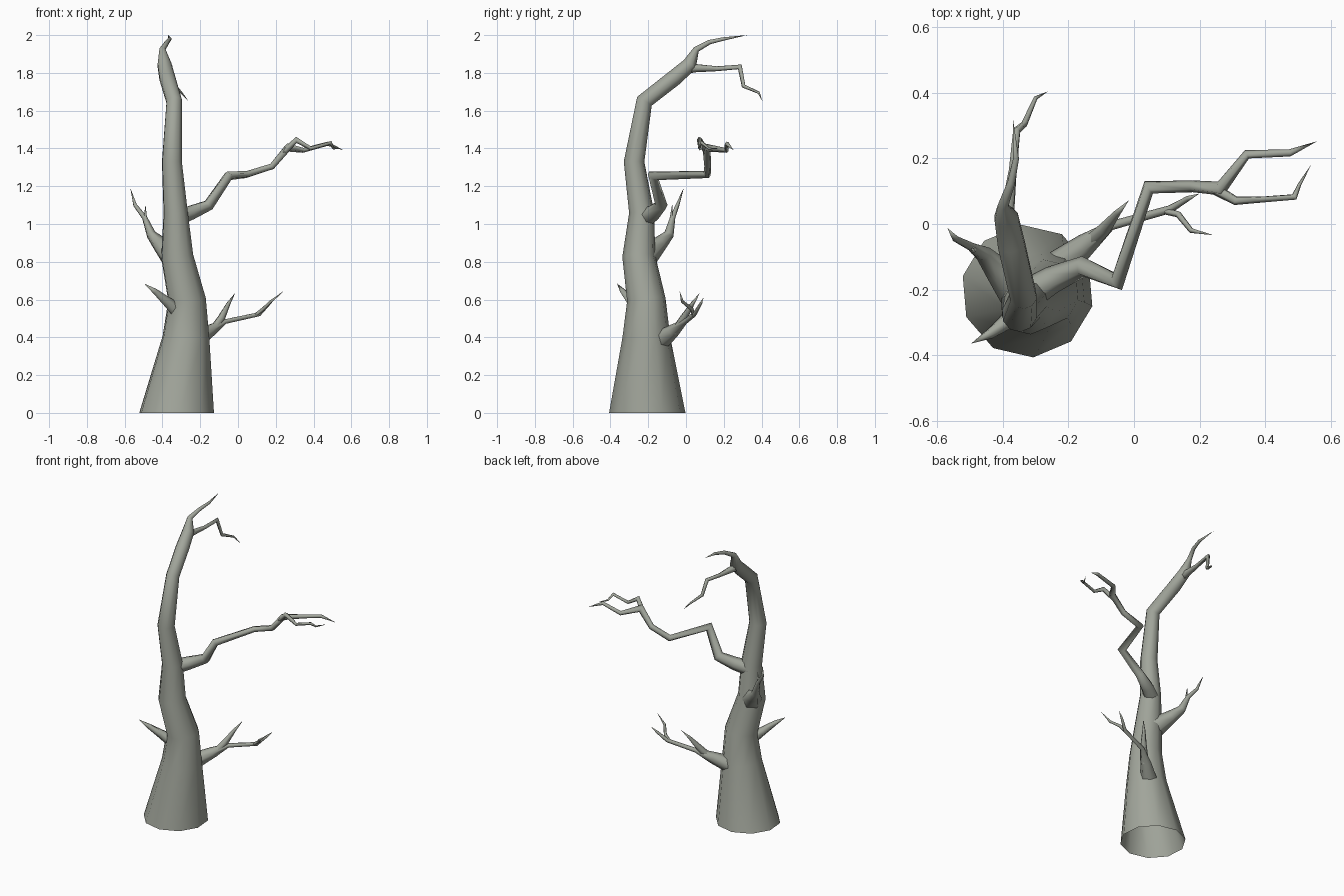
import bpy, bmesh, math
from mathutils import Vector

bark = bpy.data.materials.new("grey_bark")
bark.diffuse_color = (0.36, 0.38, 0.33, 1)


def tube(name, pts, sides, start_dir=None, phase=0.4):
    """Tapered limb through (x, y, z, radius) points; the last point is a sharp tip."""
    P = [Vector(p[:3]) for p in pts]
    R = [p[3] for p in pts]
    bm = bmesh.new()
    rings, side, last_t = [], Vector((1, 0, 0)), None
    for i in range(len(P) - 1):
        out = (P[i + 1] - P[i]).normalized()
        inc = (P[i] - P[i - 1]).normalized() if i else out
        t = (inc + out).normalized()
        if i == 0 and start_dir:
            t = Vector(start_dir)
        if last_t is None:
            if abs(t.x) > 0.8:
                side = Vector((0, 0, 1))
        else:
            side = last_t.rotation_difference(t) @ side
        side = (side - t * side.dot(t)).normalized()
        other = t.cross(side)
        last_t = t
        # keep the limb's thickness through bends
        bend = out - inc
        b = bend.normalized() if bend.length > 1e-4 else Vector()
        b = b - t * b.dot(t)
        grow = min(1 / max(inc.dot(t), 0.5), 1.3) - 1 if i else 0
        ring = []
        for k in range(sides):
            a = 2 * math.pi * k / sides + phase
            v = (side * math.cos(a) + other * math.sin(a)) * R[i]
            v += b * v.dot(b) * grow
            ring.append(bm.verts.new(P[i] + v))
        rings.append(ring)
    tip = bm.verts.new(P[-1])
    for a, b in zip(rings, rings[1:]):
        for k in range(sides):
            n = (k + 1) % sides
            bm.faces.new((a[k], a[n], b[n], b[k]))
    for k in range(sides):
        bm.faces.new((rings[-1][k], rings[-1][(k + 1) % sides], tip))
    me = bpy.data.meshes.new(name)
    bm.to_mesh(me)
    bm.free()
    me.materials.append(bark)
    me.shade_smooth()
    ob = bpy.data.objects.new(name, me)
    bpy.context.collection.objects.link(ob)
    return ob


# Trunk, running on into the upper crown twig
tube("trunk", [
    (-.325, -.205, 0, .203), (-.275, -.21, .40, .127), (-.27, -.21, .60, .102),
    (-.322, -.25, .83, .087), (-.33, -.235, 1.06, .066), (-.35, -.275, 1.33, .054),
    (-.338, -.22, 1.65, .042), (-.375, -.06, 1.775, .043), (-.39, .02, 1.845, .038),
    (-.40, .055, 1.925, .016), (-.375, .125, 1.963, .012),
    (-.36, .20, 1.98, .009), (-.37, .325, 2.0, 0)], 10, (0, 0, 1), 0.4)

# Lower crown twig
tube("crown_twig", [
    (-.39, -.01, 1.825, .033), (-.385, .05, 1.825, .022), (-.37, .165, 1.822, .013),
    (-.358, .285, 1.832, .012), (-.335, .305, 1.73, .010), (-.30, .385, 1.695, .006),
    (-.262, .405, 1.65, 0)], 6)

# Long right branch and its fork
tube("long_branch", [
    (-.33, -.22, 1.03, .05), (-.25, -.17, 1.06, .042), (-.155, -.13, 1.10, .031),
    (-.05, -.175, 1.255, .025), (.045, .112, 1.262, .019), (.18, .115, 1.305, .018),
    (.265, .108, 1.405, .021), (.345, .213, 1.39, .013), (.475, .217, 1.425, .011),
    (.56, .253, 1.39, 0)], 6)
tube("long_branch_fork", [
    (.245, .108, 1.38, .018), (.31, .072, 1.445, .014), (.385, .075, 1.40, .010),
    (.49, .083, 1.43, .009), (.505, .12, 1.40, .006), (.54, .18, 1.40, 0)], 5)

# Low right branch, side twig and end fork
tube("low_branch", [
    (-.24, -.14, .38, .055), (-.15, -.065, .435, .036), (-.07, -.005, .483, .014),
    (.11, .045, .522, .012), (.165, .078, .578, .008), (.20, .093, .61, 0)], 6)
tube("low_branch_fork", [
    (.09, .04, .515, .010), (.135, .03, .55, .010), (.175, -.02, .59, .008),
    (.242, -.034, .645, 0)], 5)
tube("low_branch_twig", [
    (-.14, -.06, .43, .025), (-.09, -.015, .50, .022), (-.05, .035, .58, .011),
    (-.015, .073, .635, 0)], 5)

# Left branch and fork
tube("left_branch", [
    (-.35, -.21, .83, .065), (-.415, -.14, .895, .042), (-.46, -.09, .945, .026),
    (-.495, -.07, 1.035, .014), (-.545, -.045, 1.10, .010), (-.57, -.012, 1.19, 0)], 6)
tube("left_branch_fork", [
    (-.445, -.10, .92, .022), (-.49, -.08, 1.01, .012), (-.49, -.073, 1.105, 0)], 5)

# Small left spur
tube("left_spur", [
    (-.31, -.24, .53, .045), (-.38, -.29, .59, .028), (-.44, -.335, .643, .016),
    (-.497, -.365, .685, 0)], 5)
